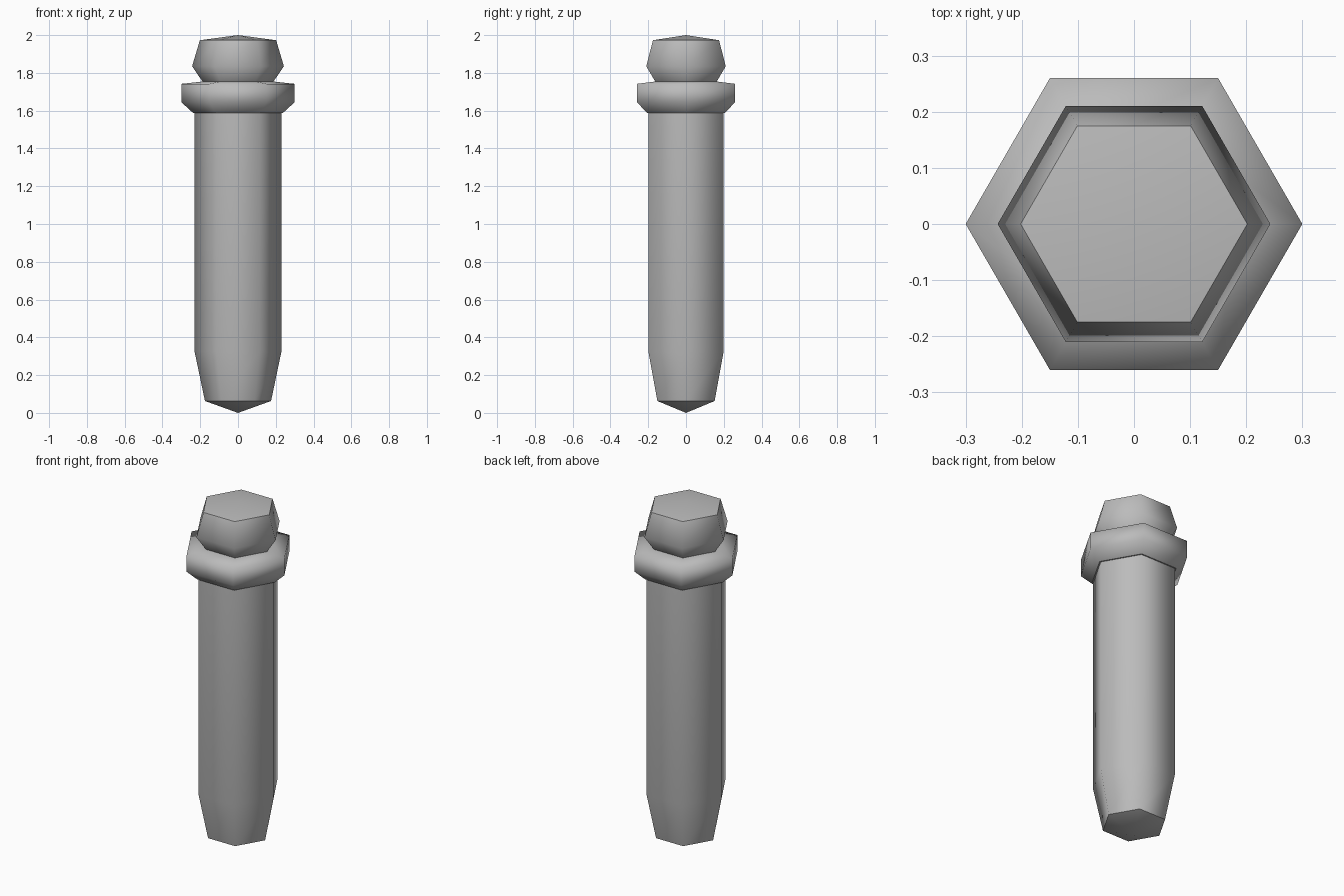
import bpy
import bmesh
from math import cos, sin, pi

SIDES = 6

cube = bpy.data.objects.get("Cube")
if cube:
    bpy.data.objects.remove(cube, do_unlink=True)

grey = bpy.data.materials.new("plain_grey")
grey.use_nodes = True
colour = (0.5, 0.5, 0.5, 1)
grey.diffuse_color = colour
grey.node_tree.nodes["Principled BSDF"].inputs["Base Color"].default_value = colour


def hex_part(name, profile, sharp_rings=()):
    """Six-sided lathe of (radius, z) points; radius 0 gives a tip."""
    bm = bmesh.new()
    rings = []
    for r, z in profile:
        count = SIDES if r else 1
        rings.append([bm.verts.new((r * cos(2 * pi * i / SIDES),
                                    r * sin(2 * pi * i / SIDES), z))
                      for i in range(count)])
    for low, high in zip(rings, rings[1:]):
        for i in range(SIDES):
            j = (i + 1) % SIDES
            corners = [low[i % len(low)], low[j % len(low)],
                       high[j % len(high)], high[i % len(high)]]
            bm.faces.new(list(dict.fromkeys(corners)))
    bmesh.ops.recalc_face_normals(bm, faces=bm.faces)
    for face in bm.faces:
        face.smooth = True
    for k in sharp_rings:
        for i in range(SIDES):
            bm.edges.get((rings[k][i], rings[k][i - 1])).smooth = False
    mesh = bpy.data.meshes.new(name)
    bm.to_mesh(mesh)
    bm.free()
    mesh.materials.append(grey)
    obj = bpy.data.objects.new(name, mesh)
    bpy.context.collection.objects.link(obj)
    return obj


# Long shaft with tapered, shallow-pointed foot
hex_part("shaft", [(0, 0), (0.175, 0.063), (0.23, 0.325), (0.23, 1.6)], [1])

# Collar with chamfered underside and nearly flat top
hex_part("collar", [(0.225, 1.588), (0.238, 1.588), (0.3, 1.645),
                    (0.3, 1.742), (0.18, 1.755)], [1])

# Barrel-shaped head with a low pointed cap
hex_part("head", [(0.185, 1.75), (0.243, 1.835), (0.202, 1.973), (0, 2)], [2])
